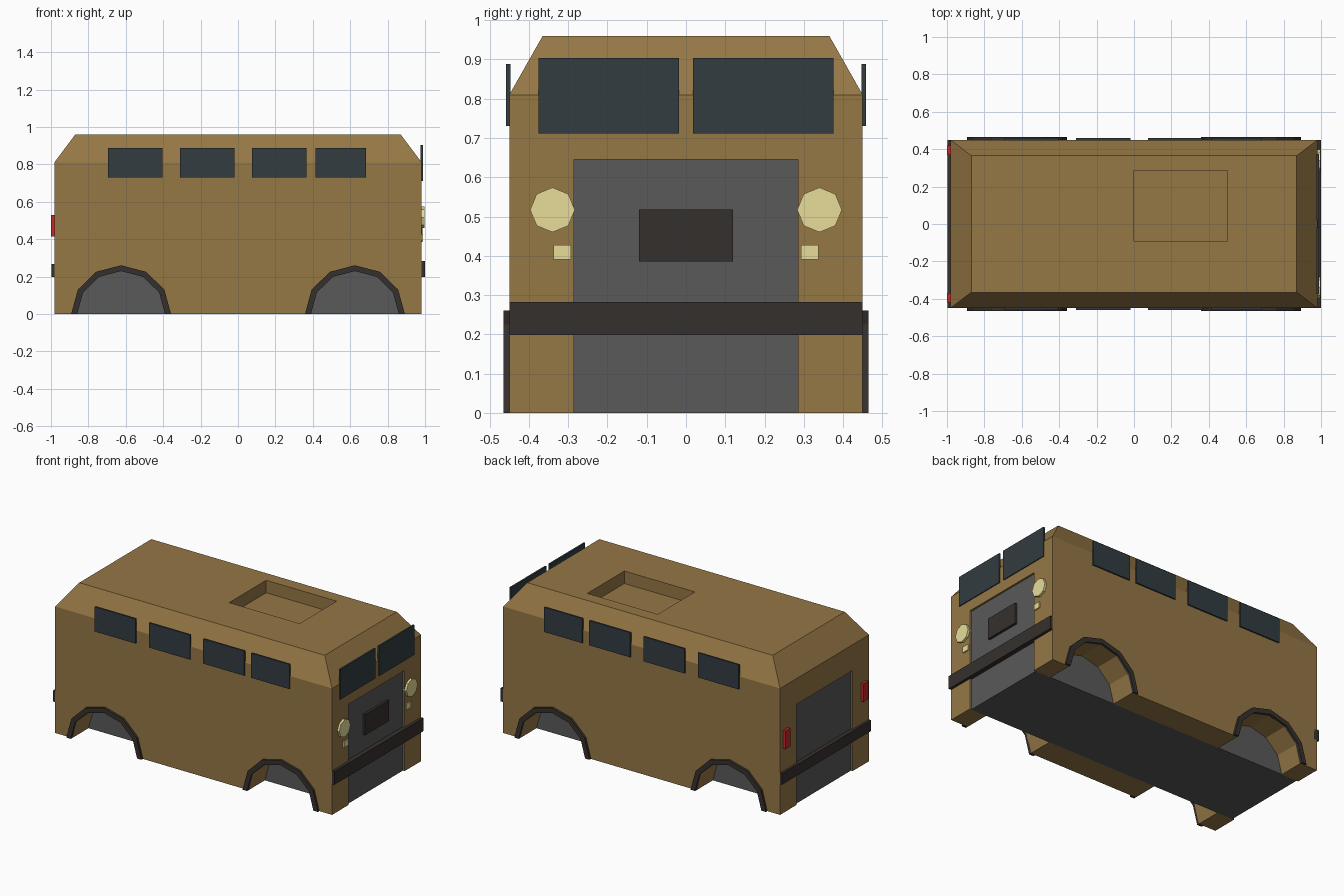
import bpy, bmesh
from math import sin, cos, pi

if "Cube" in bpy.data.objects:
    bpy.data.objects.remove(bpy.data.objects["Cube"])


def material(name, rgb):
    m = bpy.data.materials.new(name)
    m.diffuse_color = (*rgb, 1)
    m.use_nodes = True
    m.node_tree.nodes["Principled BSDF"].inputs["Base Color"].default_value = m.diffuse_color
    return m


TAN = material("tan_paint", (0.30, 0.185, 0.06))
GREY = material("dark_grey", (0.10, 0.10, 0.10))
GLASS = material("dark_glass", (0.032, 0.045, 0.052))
TRIM = material("black_trim", (0.036, 0.030, 0.027))
LAMP = material("pale_yellow", (0.80, 0.72, 0.32))
RED = material("red_lens", (0.55, 0.02, 0.02))


def finish(name, bm, mat):
    bmesh.ops.recalc_face_normals(bm, faces=bm.faces)
    mesh = bpy.data.meshes.new(name)
    bm.to_mesh(mesh)
    bm.free()
    ob = bpy.data.objects.new(name, mesh)
    bpy.context.collection.objects.link(ob)
    if mat:
        mesh.materials.append(mat)
    return ob


def loft(name, a, b, mat=None):
    """Solid between two matching loops of 3D points."""
    bm = bmesh.new()
    va, vb = [bm.verts.new(p) for p in a], [bm.verts.new(p) for p in b]
    n = len(va)
    bm.faces.new(va)
    bm.faces.new(vb)
    for i in range(n):
        j = (i + 1) % n
        bm.faces.new((va[i], va[j], vb[j], vb[i]))
    return finish(name, bm, mat)


def rect(x, y, z):
    return [(-x, -y, z), (x, -y, z), (x, y, z), (-x, y, z)]


def box(name, x, y, z, mat=None):
    corners = [[(x[0], y[0], h), (x[1], y[0], h), (x[1], y[1], h), (x[0], y[1], h)] for h in z]
    return loft(name, *corners, mat)


def arc(cx, r, n, total):
    return [(cx + r * cos(total * i / n), 0.975 * r * sin(total * i / n)) for i in range(n + (total < 6))]


def along_y(name, pts, y0, y1, mat=None):
    return loft(name, [(x, y0, z) for x, z in pts], [(x, y1, z) for x, z in pts], mat)


def cut(ob, cutter):
    mod = ob.modifiers.new("cut", 'BOOLEAN')
    mod.operation, mod.solver, mod.object = 'DIFFERENCE', 'EXACT', cutter
    bpy.context.view_layer.objects.active = ob
    bpy.ops.object.modifier_apply(modifier=mod.name)
    bpy.data.objects.remove(cutter)


# Body shell with chamfered roof
bm = bmesh.new()
rings = [[bm.verts.new(p) for p in rect(*r)]
         for r in ((0.982, 0.45, 0), (0.982, 0.45, 0.81), (0.87, 0.365, 0.96))]
bm.faces.new(rings[0])
bm.faces.new(rings[2])
for lo, hi in zip(rings, rings[1:]):
    for i in range(4):
        j = (i + 1) % 4
        bm.faces.new((lo[i], lo[j], hi[j], hi[i]))
body = finish("body", bm, TAN)

# Chassis tunnel, sunroof recess and wheel arches
cut(body, box("tunnel_cutter", (-1.2, 1.2), (-0.285, 0.285), (-0.2, 0.645)))
cut(body, box("sunroof_cutter", (0, 0.5), (-0.09, 0.285), (0.88, 1.1)))
for cx in (-0.625, 0.625):
    for s in (-1, 1):
        cut(body, along_y("arch_cutter", arc(cx, 0.235, 12, 2 * pi), s * 0.25, s * 0.6))

# Chassis core, visible at both ends, underneath and inside the arches
box("chassis", (-0.97, 0.97), (-0.285, 0.285), (0, 0.645), GREY)

# Wheel arch trims
for end, cx in (("rear", -0.625), ("front", 0.625)):
    for side, s in (("right", -1), ("left", 1)):
        ring = arc(cx, 0.267, 6, pi) + arc(cx, 0.235, 6, pi)[::-1]
        along_y(f"{end}_{side}_arch_trim", ring, s * 0.445, s * 0.465, TRIM)

# Side windows
for i, x in enumerate(((-0.695, -0.405), (-0.31, -0.02), (0.075, 0.365), (0.415, 0.685))):
    for side, s in (("right", -1), ("left", 1)):
        box(f"{side}_window_{i + 1}", x, sorted((s * 0.447, s * 0.459)), (0.73, 0.888), GLASS)

# Paired parts on the ends: windscreen, headlights, indicators, tail lights
for side, s in (("right", -1), ("left", 1)):
    box(f"{side}_windscreen", (0.977, 0.988), sorted((s * 0.018, s * 0.375)), (0.712, 0.904), GLASS)
    disc = [(s * 0.34 + 0.057 * cos(i * pi / 4), 0.517 + 0.057 * sin(i * pi / 4)) for i in range(8)]
    loft(f"{side}_headlight", [(0.97, y, z) for y, z in disc], [(0.996, y, z) for y, z in disc], LAMP)
    box(f"{side}_indicator", (0.975, 0.99), sorted((s * 0.293, s * 0.338)), (0.39, 0.427), LAMP)
    box(f"{side}_tail_light", (-1.0, -0.975), sorted((s * 0.37, s * 0.42)), (0.415, 0.53), RED)

# Front grille plate and bumpers
box("grille_plate", (0.96, 0.986), (-0.12, 0.12), (0.385, 0.518), TRIM)
box("front_bumper", (0.96, 1.0), (-0.45, 0.45), (0.198, 0.282), TRIM)
box("rear_bumper", (-0.997, -0.96), (-0.45, 0.45), (0.198, 0.268), TRIM)
